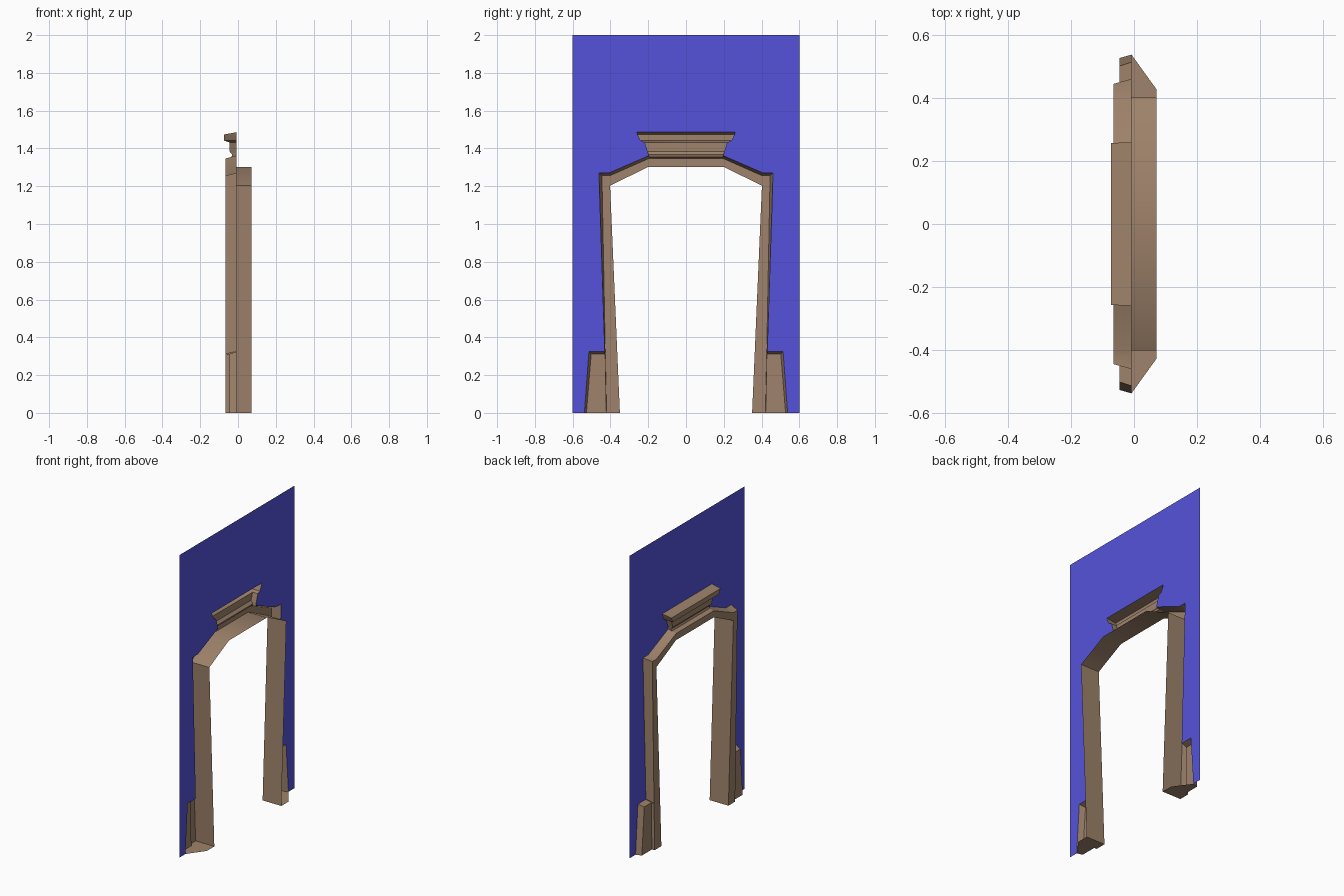
import bpy, bmesh
from math import radians

if "Cube" in bpy.data.objects:
    bpy.data.objects.remove(bpy.data.objects["Cube"])

WALL, FRONT, BACK, PLINTH = -0.008, -0.065, 0.072, -0.046


def material(name, color):
    m = bpy.data.materials.new(name)
    m.diffuse_color = color
    m.use_nodes = True
    m.node_tree.nodes["Principled BSDF"].inputs["Base Color"].default_value = m.diffuse_color
    return m


stone = material("brown_stone", (0.342, 0.225, 0.146, 1))
blue = material("blue_wall", (0.091, 0.086, 0.70, 1))


def at(x, pts):
    """Place (y, z) points on the plane x."""
    return [(x, y, z) for y, z in pts]


def strip(a, b):
    """Quads joining two point rows."""
    return [[a[i], a[i + 1], b[i + 1], b[i]] for i in range(len(a) - 1)]


def build(name, faces, mat):
    """Half model on +y, mirrored over y = 0."""
    bm = bmesh.new()
    for f in faces:
        bm.faces.new([bm.verts.new(p) for p in f])
    bmesh.ops.remove_doubles(bm, verts=bm.verts, dist=0.0005)
    bmesh.ops.recalc_face_normals(bm, faces=bm.faces)
    # open shells: most area facing the viewer side (-x)
    if sum(f.normal.x * f.calc_area() for f in bm.faces) > 0:
        bmesh.ops.reverse_faces(bm, faces=bm.faces)
    me = bpy.data.meshes.new(name)
    bm.to_mesh(me)
    bm.free()
    me.materials.append(mat)
    # shallow bends smooth, real corners sharp
    me.shade_smooth()
    me.set_sharp_from_angle(angle=radians(30))
    ob = bpy.data.objects.new(name, me)
    bpy.context.collection.objects.link(ob)
    mod = ob.modifiers.new("mirror", 'MIRROR')
    mod.use_axis = (False, True, False)
    return ob


# Outlines (y, z) of the opening, the casing's front edge and its wall edge
inner = [(0.35, 0), (0.402, 1.203), (0.198, 1.303), (0, 1.303)]
outer = [(0.42, 0), (0.427, 0.312), (0.445, 1.256), (0.402, 1.256),
         (0.196, 1.347), (0, 1.347)]
rim = [(0.43, 0.325), (0.461, 1.271), (0.406, 1.271), (0.197, 1.362)]
crown = [(0.197, 1.355), (0, 1.355)]

# Door casing: front, deep reveal, bevelled rim
casing = [at(FRONT, inner + outer[::-1])]
casing += strip(at(FRONT, inner), at(BACK, inner))
casing += strip(at(FRONT, outer[:2]), at(PLINTH, [(0.422, 0), (0.428, 0.312)]))
casing += strip(at(FRONT, outer[1:5]), at(WALL, rim))
casing += strip(at(FRONT, outer[4:]), at(-0.035, crown))
build("door_casing", casing, stone)

# Foot cap closing the bottom of the jamb
build("jamb_foot", [[(BACK, 0.35, 0), (BACK, 0.427, 0), (WALL, 0.538, 0),
                     (PLINTH, 0.527, 0), (PLINTH, 0.422, 0),
                     (FRONT, 0.42, 0), (FRONT, 0.35, 0)]], stone)

# Plinth block beside each jamb
p_front = [(0.527, 0), (0.502, 0.312), (0.428, 0.312)]
p_wall = [(0.538, 0), (0.514, 0.325), (0.43, 0.325)]
build("plinth", [at(PLINTH, [(0.422, 0)] + p_front)]
      + strip(at(PLINTH, p_front), at(WALL, p_wall)), stone)

# Cornice: profile of (x, half width, z) swept across, with end returns
prof = [(-0.035, 0.197, 1.355), (-0.03, 0.198, 1.368), (-0.046, 0.203, 1.385),
        (-0.046, 0.218, 1.432), (-0.073, 0.24, 1.441), (-0.073, 0.257, 1.474),
        (WALL, 0.26, 1.486)]
cornice = strip(prof, [(x, 0, z) for x, y, z in prof])
ends = [(WALL, y, z) for x, y, z in prof]
cornice += strip(prof[:-1], ends[:-1])
cornice.append([prof[-2], prof[-1], ends[-2]])
build("cornice", cornice, stone)

# Wall sheet, cut out along the trim outline
edge = p_wall + rim[1:] + [(y, z) for x, y, z in prof[1:]]
build("wall", [at(WALL, [(0, 2), (0.6, 2), (0.6, 0)] + edge + [(0, 1.486)])], blue)
